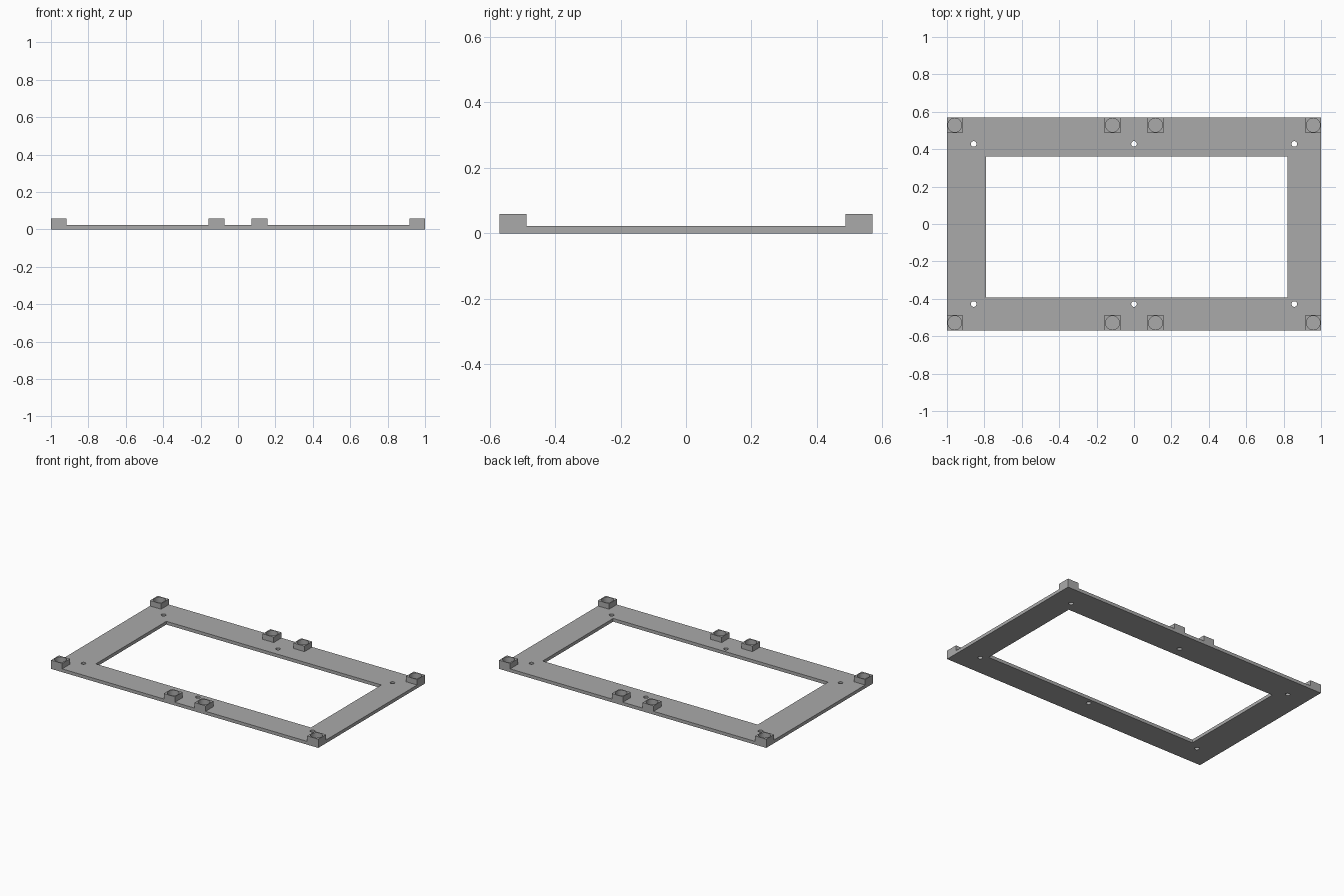
import bpy
from math import cos, sin, tau

cube = bpy.data.objects.get("Cube")
if cube:
    bpy.data.objects.remove(cube, do_unlink=True)

grey = bpy.data.materials.new("mid grey")
grey.use_nodes = True
grey.diffuse_color = (0.4, 0.4, 0.4, 1)
grey.node_tree.nodes["Principled BSDF"].inputs["Base Color"].default_value = (0.4, 0.4, 0.4, 1)

HALF_Y, PLATE, TOP = 0.57, 0.022, 0.059
BLOCK, POCKET, SCREW = 0.083, 0.037, 0.015


def rect(x0, x1, y0, y1):
    return [(x0, y0), (x1, y0), (x1, y1), (x0, y1)]


def circle(x, y, r, n=40):
    return [(x + r * cos(tau * i / n), y + r * sin(tau * i / n)) for i in range(n)]


def extruded(name, loops, z0, z1):
    """Solid from an outer outline and the holes inside it."""
    curve = bpy.data.curves.new(name, "CURVE")
    curve.dimensions = "2D"
    curve.fill_mode = "BOTH"
    curve.extrude = (z1 - z0) / 2
    for loop in loops:
        spline = curve.splines.new("POLY")
        spline.points.add(len(loop) - 1)
        for point, (x, y) in zip(spline.points, loop):
            point.co = (x, y, 0, 1)
        spline.use_cyclic_u = True
    curve.materials.append(grey)
    obj = bpy.data.objects.new(name, curve)
    obj.location.z = (z0 + z1) / 2
    bpy.context.collection.objects.link(obj)
    bpy.ops.object.select_all(action="DESELECT")
    obj.select_set(True)
    bpy.context.view_layer.objects.active = obj
    bpy.ops.object.convert(target="MESH")
    bpy.ops.object.shade_smooth_by_angle()


# Flat frame with the slightly offset window and six screw holes
screws = [circle(x, y, SCREW, 24) for x in (-0.857, 0, 0.857) for y in (-0.428, 0.428)]
window = rect(-0.79, 0.82, -0.392, 0.362)
extruded("frame_plate", [rect(-1, 1, -HALF_Y, HALF_Y), window] + screws, 0, PLATE)

# Square blocks with round pockets along the front and back edges
h = BLOCK / 2
for side, sy in (("front", -1), ("back", 1)):
    y = sy * (HALF_Y - h)
    for place, x in (("right_corner", h - 1), ("right_middle", -0.115),
                     ("left_middle", 0.115), ("left_corner", 1 - h)):
        extruded(f"{side}_{place}_block",
                 [rect(x - h, x + h, y - h, y + h), circle(x, y, POCKET)], PLATE, TOP)
